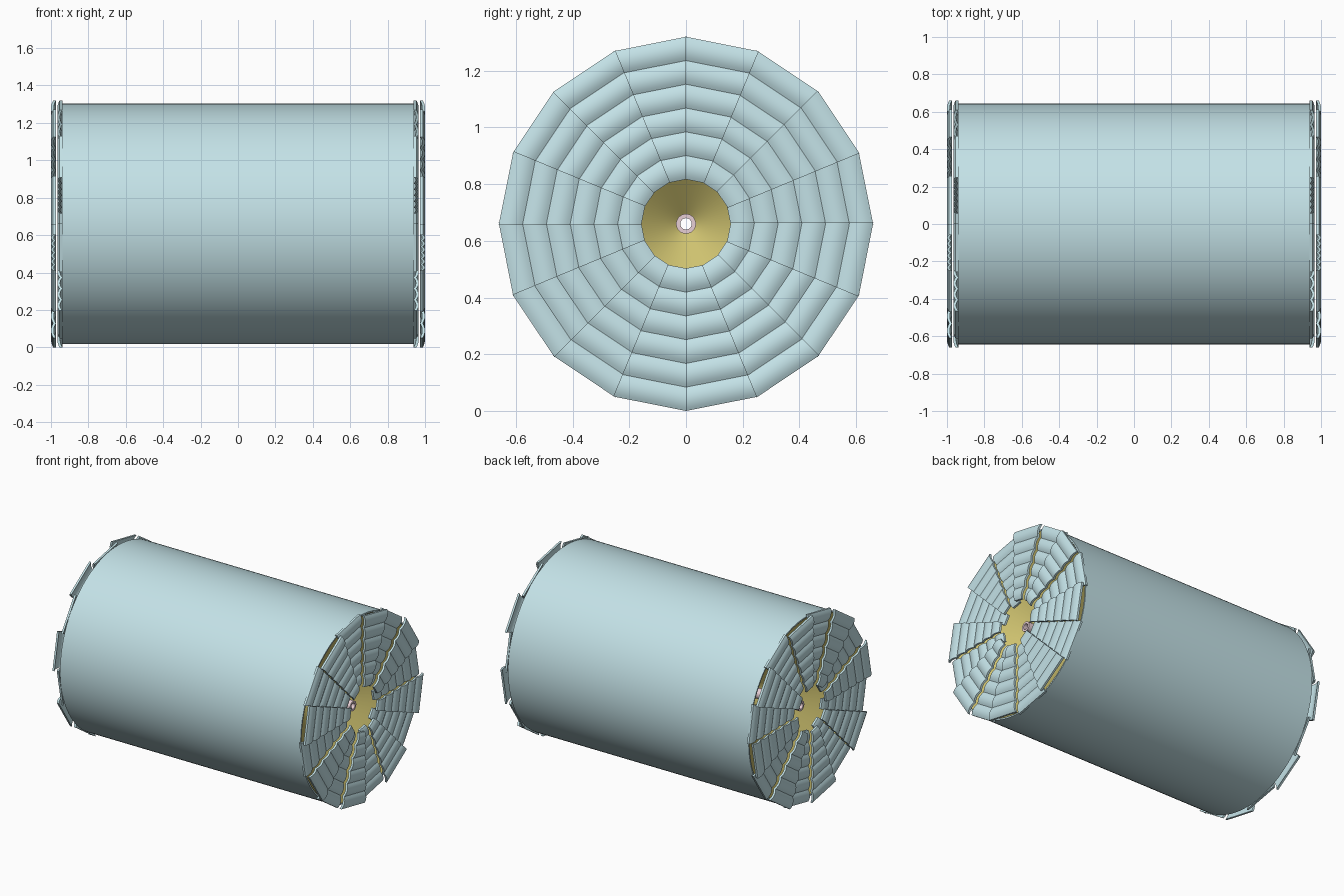
import bpy, bmesh, math
from mathutils import Matrix, Vector

if "Cube" in bpy.data.objects:
    bpy.data.objects.remove(bpy.data.objects["Cube"])

CZ = 0.66            # height of the drum axis
N = 16               # panels per end
BANDS, SUB = 6, 8    # scallops per panel, steps per scallop


def material(name, rgb):
    m = bpy.data.materials.new(name)
    m.diffuse_color = (*rgb, 1)
    m.use_nodes = True
    m.node_tree.nodes["Principled BSDF"].inputs["Base Color"].default_value = m.diffuse_color
    return m


BLUE = material("pale_blue", (0.55, 0.76, 0.80))
YELLOW = material("yellow", (0.62, 0.54, 0.16))
PINK = material("pale_pink", (0.80, 0.62, 0.66))


def finish(bm, name, mat, angle=30):
    bmesh.ops.recalc_face_normals(bm, faces=bm.faces)
    me = bpy.data.meshes.new(name)
    bm.to_mesh(me)
    bm.free()
    ob = bpy.data.objects.new(name, me)
    bpy.context.collection.objects.link(ob)
    ob.data.materials.append(mat)
    bpy.ops.object.select_all(action='DESELECT')
    ob.select_set(True)
    bpy.context.view_layer.objects.active = ob
    bpy.ops.object.shade_smooth_by_angle(angle=math.radians(angle))
    return ob


def lathe_x(name, profile, mat, seg=96):
    """Spin a closed (x, r) profile about the drum axis."""
    bm = bmesh.new()
    rings = []
    for i in range(seg):
        a = 2 * math.pi * i / seg
        rings.append([bm.verts.new((x, r * math.cos(a), CZ + r * math.sin(a)))
                      for x, r in profile])
    n = len(profile)
    for i in range(seg):
        p, q = rings[i], rings[(i + 1) % seg]
        for j in range(n):
            k = (j + 1) % n
            bm.faces.new((p[j], p[k], q[k], q[j]))
    return finish(bm, name, mat)


def panel(name, side, k, front_x):
    """Scalloped wedge: six bowed bands from the hub opening to the rim."""
    bm = bmesh.new()
    a = math.radians(360 / N * (k + 0.5))
    rad = Vector((0, math.cos(a), math.sin(a)))
    tan = Vector((0, -math.sin(a), math.cos(a)))
    d0, d1, bow, thick = 0.154, 0.647, 0.012, 0.015
    rows = []
    for i in range(BANDS * SUB + 1):
        d = d0 + (d1 - d0) * i / (BANDS * SUB)
        t = (i % SUB) / SUB
        x = front_x - bow + bow * 4 * t * (1 - t)
        w = d * math.tan(math.pi / N) + 0.004
        row = []
        for xx, s in ((x, -1), (x, 1), (x - thick, 1), (x - thick, -1)):
            v = rad * d + tan * (s * w)
            row.append(bm.verts.new((side * xx, v.y, CZ + v.z)))
        rows.append(row)
    for p, q in zip(rows, rows[1:]):
        for j in range(4):
            m = (j + 1) % 4
            bm.faces.new((p[j], p[m], q[m], q[j]))
    bm.faces.new(rows[0])
    bm.faces.new(rows[-1])
    finish(bm, name, BLUE, 25)


# outer barrel and central tube
lathe_x("barrel_shell", [(-0.94, 0.643), (0.94, 0.643), (0.94, 0.633), (-0.94, 0.633)], BLUE, 128)
lathe_x("central_tube", [(-0.9, 0.035), (0.9, 0.035), (0.9, 0.02), (-0.9, 0.02)], PINK, 32)

for side, label in ((1, "right"), (-1, "left")):
    # recessed funnel closing the barrel end
    lathe_x(label + "_end_funnel",
            [(side * 0.935, 0.633), (side * 0.5, 0.034), (side * 0.49, 0.034), (side * 0.925, 0.633)],
            YELLOW)
    # two alternating layers of panels
    for k in range(N):
        panel(f"{label}_end_panel_{k + 1}", side, k, 1.0 if k % 2 else 0.966)
